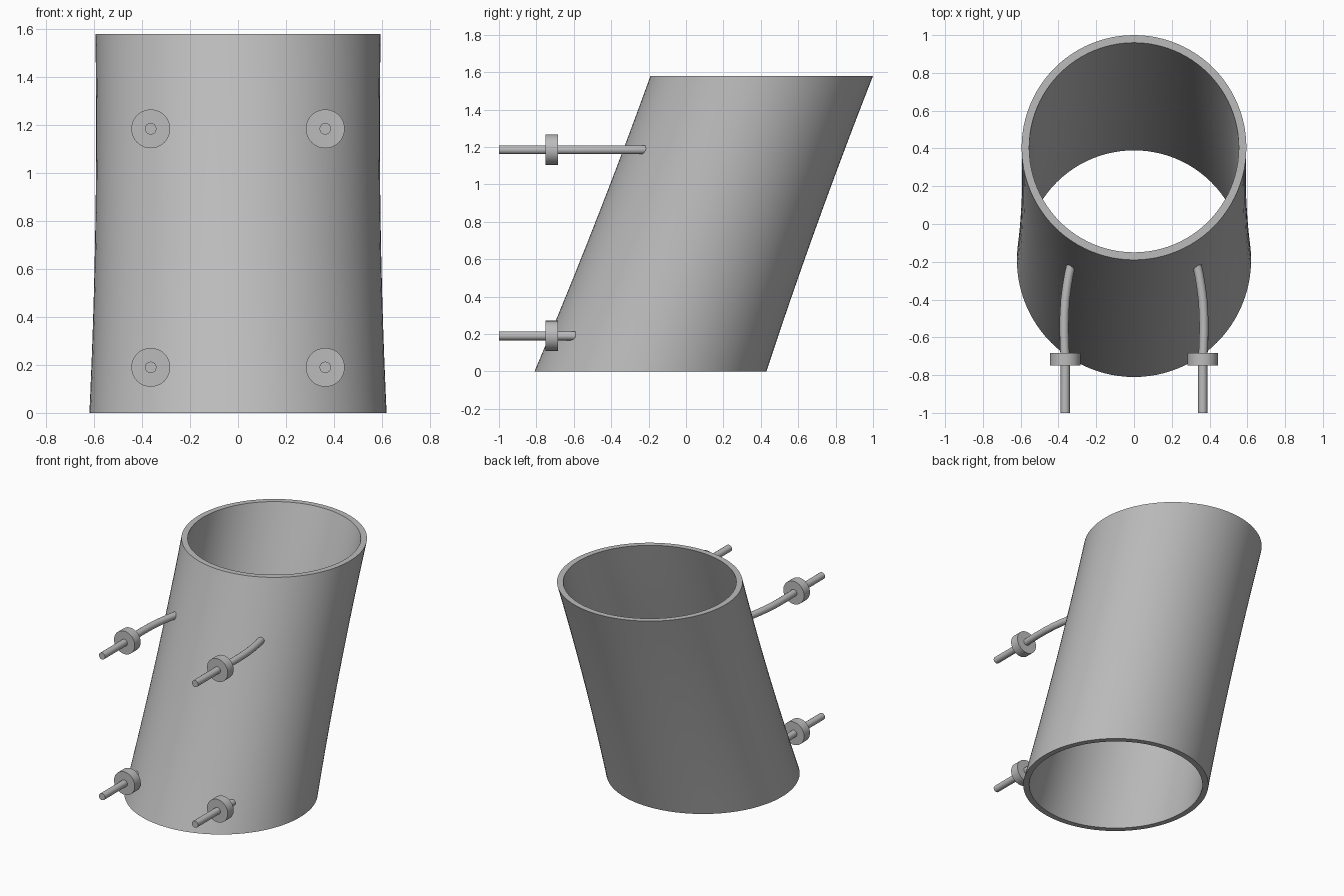
import bpy
import bmesh
from math import cos, sin, pi, radians

cube = bpy.data.objects.get("Cube")
if cube:
    bpy.data.objects.remove(cube, do_unlink=True)

grey = bpy.data.materials.new("plain_grey")
grey.use_nodes = True
grey.diffuse_color = (0.5, 0.5, 0.5, 1)
grey.node_tree.nodes["Principled BSDF"].inputs["Base Color"].default_value = (0.5, 0.5, 0.5, 1)


def finish(obj):
    """Apply the colour and smooth everything but the hard rims."""
    bpy.ops.object.select_all(action="DESELECT")
    obj.select_set(True)
    bpy.context.view_layer.objects.active = obj
    if obj.type == "CURVE":
        bpy.ops.object.convert(target="MESH")
        obj = bpy.context.object
    obj.data.materials.clear()
    obj.data.materials.append(grey)
    bpy.ops.object.shade_smooth_by_angle(angle=radians(35))


# Leaning open tube: level rings, slightly waisted, with a wall thickness
HEIGHT, WALL, SIDES, STEPS = 1.58, 0.04, 96, 16


def ring(bm, t, inset):
    radius = 0.62 - 0.025 * t - 0.05 * t * (1 - t) - inset
    centre = -0.19 + 0.595 * t
    return [bm.verts.new((radius * cos(2 * pi * i / SIDES),
                          centre + radius * sin(2 * pi * i / SIDES),
                          HEIGHT * t)) for i in range(SIDES)]


bm = bmesh.new()
levels = [k / STEPS for k in range(STEPS + 1)]
loops = [ring(bm, t, 0) for t in levels] + [ring(bm, t, WALL) for t in reversed(levels)]
for a, b in zip(loops, loops[1:] + loops[:1]):
    for i in range(SIDES):
        j = (i + 1) % SIDES
        bm.faces.new((a[i], a[j], b[j], b[i]))
bmesh.ops.recalc_face_normals(bm, faces=bm.faces)
mesh = bpy.data.meshes.new("leaning_tube")
bm.to_mesh(mesh)
bm.free()
tube = bpy.data.objects.new("leaning_tube", mesh)
bpy.context.collection.objects.link(tube)
finish(tube)


# Rods that run back to the tube wall, bending inward where they are long
def rod(name, side, z, path):
    curve = bpy.data.curves.new(name, "CURVE")
    curve.dimensions = "3D"
    curve.bevel_depth = 0.024
    curve.bevel_resolution = 6
    curve.use_fill_caps = True
    spline = curve.splines.new("POLY")
    spline.points.add(len(path) - 1)
    for point, (x, y) in zip(spline.points, path):
        point.co = (side * x, y, z, 1)
    obj = bpy.data.objects.new(name, curve)
    bpy.context.collection.objects.link(obj)
    finish(obj)


def collar(name, side, z):
    bpy.ops.mesh.primitive_cylinder_add(vertices=48, radius=0.081, depth=0.066,
                                        location=(side * 0.364, -0.717, z),
                                        rotation=(pi / 2, 0, 0))
    obj = bpy.context.object
    obj.name = name
    finish(obj)


long_path = [(0.364, -1), (0.364, -0.72), (0.368, -0.64), (0.37, -0.56), (0.369, -0.48),
             (0.364, -0.4), (0.355, -0.33), (0.345, -0.27), (0.334, -0.22)]
short_path = [(0.364, -1), (0.364, -0.72), (0.368, -0.65), (0.37, -0.59)]

for label, side in (("left", 1), ("right", -1)):
    for height, z, path in (("upper", 1.185, long_path), ("lower", 0.19, short_path)):
        rod(f"{height}_{label}_rod", side, z, path)
        collar(f"{height}_{label}_collar", side, z)
